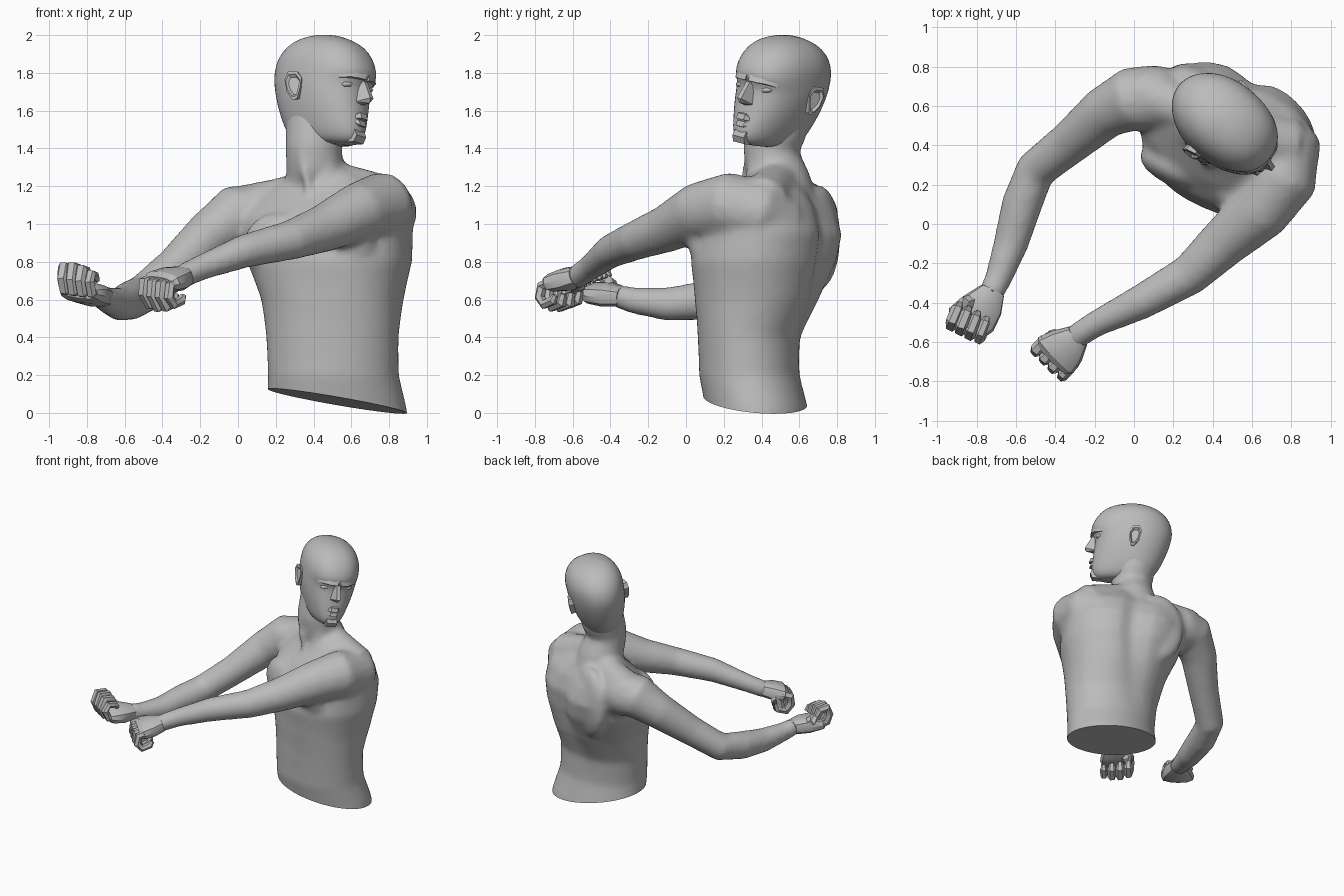
import bpy, bmesh, math
from mathutils import Vector as V

if "Cube" in bpy.data.objects:
    bpy.data.objects.remove(bpy.data.objects["Cube"])

grey = bpy.data.materials.new("clay grey")
grey.use_nodes = True
COL = (0.5, 0.5, 0.5, 1)
grey.diffuse_color = COL
grey.node_tree.nodes["Principled BSDF"].inputs["Base Color"].default_value = COL


def loft(bm, rings):
    """Skin a list of equal point loops and cap both ends."""
    loops = [[bm.verts.new(p) for p in r] for r in rings]
    n = len(loops[0])
    for a, b in zip(loops, loops[1:]):
        for i in range(n):
            bm.faces.new((a[i], a[(i + 1) % n], b[(i + 1) % n], b[i]))
    bm.faces.new(loops[0][::-1])
    bm.faces.new(loops[-1])


def oval(c, u, v, n, p=2.0):
    """Superellipse loop round c with half axes u and v."""
    pts = []
    for i in range(n):
        t = 2 * math.pi * i / n
        x, y = math.cos(t), math.sin(t)
        pts.append(c + u * math.copysign(abs(x) ** (2 / p), x)
                   + v * math.copysign(abs(y) ** (2 / p), y))
    return pts


def tube(bm, path, n=16, side=None):
    """Tapered limb through (x, y, z, radius) points."""
    pts = [V(p[:3]) for p in path]
    rings = []
    for i, p in enumerate(pts):
        t = (pts[min(i + 1, len(pts) - 1)] - pts[max(i - 1, 0)]).normalized()
        ref = side if side else t.cross(V((0, 0, 1)))
        u = (ref - t * ref.dot(t)).normalized()
        rings.append(oval(p, u * path[i][3], u.cross(t) * path[i][3], n))
    loft(bm, rings)


def ball(bm, c, axes, size):
    """Ellipsoid with three given axes."""
    r = bmesh.ops.create_uvsphere(bm, u_segments=16, v_segments=10, radius=1)
    for v in r["verts"]:
        v.co = V(c) + sum((a * (k * s) for a, k, s in zip(axes, v.co, size)), V())


def hull(bm, pts):
    vs = [bm.verts.new(p) for p in pts]
    r = bmesh.ops.convex_hull(bm, input=vs)
    junk = [g for g in r["geom_interior"] if isinstance(g, bmesh.types.BMVert)]
    if junk:
        bmesh.ops.delete(bm, geom=junk, context='VERTS')


def finish(bm, name, angle=40):
    bmesh.ops.recalc_face_normals(bm, faces=bm.faces)
    me = bpy.data.meshes.new(name)
    bm.to_mesh(me)
    bm.free()
    ob = bpy.data.objects.new(name, me)
    me.materials.append(grey)
    bpy.context.collection.objects.link(ob)
    bpy.ops.object.select_all(action='DESELECT')
    ob.select_set(True)
    bpy.context.view_layer.objects.active = ob
    bpy.ops.object.shade_smooth_by_angle(angle=math.radians(angle))
    return ob


def axes(deg):
    """Sideways and forward directions of the twisting trunk."""
    c, s = math.cos(math.radians(deg)), math.sin(math.radians(deg))
    return V((c, -s, 0)), V((-s, -c, 0))


UP, SIDE = V((0, 0, 1)), V((1, 0, 0))
# ---- Torso rings: z, centre x, y, half width, depth, squareness, twist, tilt, groove
bm = bmesh.new()
rings = []
for z, x, y, a, b, p, twist, tilt, groove in [
        (-.15, .53, .38, .38, .28, 2.0, 0, 0, 0), (.02, .525, .375, .37, .272, 2.0, 0, 0, 0),
        (.2, .505, .335, .347, .266, 2.05, 3, 0, 0), (.4, .5, .335, .352, .27, 2.1, 9, 0, .01),
        (.6, .5, .375, .378, .318, 2.2, 17, 0, .03), (.8, .485, .41, .44, .355, 2.3, 25, 0, .05),
        (.95, .48, .44, .45, .345, 2.4, 25, .03, .05), (1.08, .46, .475, .44, .27, 2.4, 25, .08, .04),
        (1.17, .45, .49, .37, .19, 2.2, 25, .1, .02), (1.23, .43, .49, .25, .14, 2, 25, .12, 0),
        (1.29, .425, .48, .13, .12, 2, 25, .1, 0)]:
    U, F = axes(twist)
    c = V((x, y, z))
    loop = oval(c, U * a, F * b, 40, p)
    for q in loop:
        s, f = (q - c).dot(U), (q - c).dot(F)
        if f < 0:                                    # spine groove
            q += F * (groove * math.exp(-((s + .02) / .08) ** 2))
        q.z += tilt * s
    rings.append(loop)
loft(bm, rings)
# chest muscles and right shoulder blade
U, F = axes(25)
for s, f, z, size in [(-.18, .25, .89, (.2, .09, .17)), (.18, .25, .91, (.2, .09, .17)),
                      (-.22, -.2, .93, (.2, .085, .28))]:
    ball(bm, V((.48, .43, z)) + U * s + F * f, (U, F, UP), size)
# neck with its two front tendons
tube(bm, [(.43, .51, 1.12, .18), (.42, .495, 1.23, .165), (.405, .46, 1.33, .152),
          (.4, .45, 1.4, .15), (.41, .475, 1.48, .16), (.42, .5, 1.58, .165)], 20, SIDE)
tube(bm, [(.375, .3, 1.16, .015), (.355, .32, 1.28, .028), (.33, .36, 1.45, .03)], 8, SIDE)
tube(bm, [(.42, .3, 1.16, .015), (.49, .35, 1.3, .025), (.53, .42, 1.42, .02)], 8, SIDE)
# trapezius
tube(bm, [(.4, .53, 1.2, .09), (.22, .6, 1.125, .12), (.04, .66, 1.06, .15)])
tube(bm, [(.44, .52, 1.26, .09), (.6, .46, 1.2, .11), (.78, .4, 1.11, .15)])
# arms
tube(bm, [(.26, .62, .98, .15), (.1, .64, 1.045, .17), (-.01, .635, 1.045, .165),
          (-.15, .565, .94, .135), (-.33, .41, .77, .112), (-.5, .275, .63, .105),
          (-.57, .1, .595, .105), (-.625, -.1, .575, .09), (-.69, -.28, .595, .07),
          (-.73, -.36, .62, .065)])
tube(bm, [(.7, .49, 1.0, .17), (.785, .38, 1.07, .17), (.76, .23, 1.1, .175),
          (.64, .065, 1.065, .155), (.45, -.1, .975, .127), (.28, -.26, .915, .106),
          (.03, -.4, .855, .09), (-.18, -.5, .775, .07), (-.27, -.555, .735, .066),
          (-.31, -.59, .71, .065)])
body = finish(bm, "body_source")

# fuse into one skin, then cut the slanted base
rm = body.modifiers.new("fuse", 'REMESH')
rm.mode, rm.voxel_size = 'VOXEL', .02
sm = body.modifiers.new("soften", 'SMOOTH')
sm.factor, sm.iterations = .5, 10
fused = body.evaluated_get(bpy.context.evaluated_depsgraph_get())
bm = bmesh.new()
bm.from_mesh(fused.to_mesh())
fused.to_mesh_clear()
bpy.data.objects.remove(body)
cut = bmesh.ops.bisect_plane(bm, geom=bm.verts[:] + bm.edges[:] + bm.faces[:],
                             plane_co=(.88, .37, .002), plane_no=(.17, .08, 1),
                             clear_inner=True)
edges = [g for g in cut["geom_cut"] if isinstance(g, bmesh.types.BMEdge)]
bmesh.ops.contextual_create(bm, geom=edges)
finish(bm, "torso_and_arms")

# ---- Head in its own frame: forward, left and up, with a roll to its left
HF, HS, ROLL = V((.77, -.64, 0)), V((.64, .77, 0)), math.radians(11)


def hp(f, s, z):
    d = z - 1.7
    return (V((.455, .5, 1.7)) + HF * f
            + HS * (s * math.cos(ROLL) + d * math.sin(ROLL))
            + UP * (d * math.cos(ROLL) - s * math.sin(ROLL)))


bm = bmesh.new()
rings = []
for z, back, front, w in [
        (1.41, -.08, .2, .07), (1.425, -.14, .265, .108), (1.47, -.19, .29, .138),
        (1.53, -.225, .287, .16), (1.6, -.26, .277, .184), (1.68, -.29, .265, .2),
        (1.735, -.305, .258, .205), (1.775, -.31, .294, .205), (1.83, -.305, .288, .207),
        (1.89, -.28, .258, .195), (1.95, -.22, .205, .158), (1.985, -.135, .125, .1),
        (2.003, -.05, .045, .035)]:
    loop = []
    for i in range(28):
        t = 2 * math.pi * i / 28
        c, s = math.cos(t), math.sin(t)
        mid = -.02
        p = 2.3 if c > 0 else 2.0
        f = mid + ((front - mid) if c > 0 else (mid - back)) * math.copysign(abs(c) ** (2 / p), c)
        loop.append(hp(f, w * math.copysign(abs(s) ** (2 / p), s), z))
    rings.append(loop)
loft(bm, rings)
head = finish(bm, "head", 80)
head.modifiers.new("round", 'SUBSURF').levels = 1

# nose, brows, eyes, lips and chin as faceted wedges
bm = bmesh.new()
hull(bm, [hp(*p) for p in [(.24, -.022, 1.77), (.24, .022, 1.77), (.283, -.012, 1.75),
                           (.283, .012, 1.75), (.335, -.014, 1.665), (.335, .014, 1.665),
                           (.325, 0, 1.64), (.25, -.045, 1.635), (.25, .045, 1.635),
                           (.24, 0, 1.62)]])
finish(bm, "nose", 25)
bm = bmesh.new()
for k in (-1, 1):
    hull(bm, [hp(f, k * s, z) for f, s, z in [
        (.23, .01, 1.755), (.296, .01, 1.762), (.285, .01, 1.8), (.21, .145, 1.75),
        (.262, .105, 1.762), (.287, .07, 1.762), (.21, .145, 1.79), (.26, .08, 1.81)]])
finish(bm, "brows", 50)
bm = bmesh.new()
for k in (-1, 1):
    ball(bm, hp(.222, k * .08, 1.725), (HF, HS, UP), (.03, .042, .018))
finish(bm, "eyes", 50)
bm = bmesh.new()
for z0, z1, f in [(1.553, 1.582, .303), (1.515, 1.542, .299)]:
    hull(bm, [hp(*p) for p in [(.235, -.07, 1.548), (.235, .07, 1.548),
                               (f, -.025, z0), (f, .025, z0), (f - .01, -.025, z1),
                               (f - .01, .025, z1), (.23, 0, z1 + .015), (.23, 0, z0 - .015)]])
hull(bm, [hp(f, s, z) for s in (-.04, .04) for f, z in
          [(.2, 1.5), (.28, 1.49), (.296, 1.46), (.28, 1.425), (.2, 1.42)]])
finish(bm, "lips_and_chin", 25)

# ears: a flared shell with a shallow bowl
bm = bmesh.new()
for k in (-1, 1):
    rim = [(.03, 1.68), (.032, 1.735), (.0, 1.77), (-.05, 1.765), (-.065, 1.72),
           (-.045, 1.66), (-.005, 1.615), (.02, 1.62)]
    mid = V((-.015, 1.69))
    rows = [(.85, .16), (.95, .205), (1.0, .218), (.78, .22), (.6, .206)]
    loft(bm, [[hp(mid.x + (f - mid.x) * g - .02, k * (s - .22 * f * (s > .2)),
                  mid.y + (z - mid.y) * g) for f, z in rim] for g, s in rows])
finish(bm, "ears", 35)


# ---- Fists: palm, four curled fingers and a thumb
def fist(name, wrist, k0, k1, out, curl):
    wrist, k0, k1 = V(wrist), V(k0), V(k1)
    out, curl = V(out).normalized(), V(curl).normalized()
    across, mid = (k1 - k0).normalized(), (k0 + k1) / 2
    bm = bmesh.new()
    rows = [(wrist, .066, .055), (wrist.lerp(mid, .45), .108, .064),
            (mid - out * .02, .128, .055), (mid + out * .012, .11, .035)]
    loft(bm, [oval(c, across * a, across.cross(out) * b, 12, 2.6) for c, a, b in rows])
    for i in range(4):
        k = k0.lerp(k1, i / 3)
        r = .034 if i < 3 else .028
        size = (1, 1.08, 1, .85)[i]
        pts = [k - out * .04, k + out * .03 * size, k + out * .045 + curl * .055,
               k + out * .015 + curl * .12 * size, k - out * .05 + curl * .12 * size,
               k - out * .07 + curl * .08]
        tube(bm, [(*p, r * g) for p, g in zip(pts, (.9, 1, 1, .95, .9, .6))], 6, across)
    base = wrist.lerp(k0, .35)
    tip = k0 + curl * .09 - out * .03
    tube(bm, [(*base, .035), (*(base.lerp(tip, .5) - across * .02), .042),
              (*tip, .032), (*(tip + across * .08 + out * .02), .02)], 6, out)
    finish(bm, name, 30)


fist("right_fist", (-.72, -.34, .615), (-.905, -.47, .65), (-.765, -.54, .63),
     (-.35, -.9, .15), (-.1, -.05, 1))
fist("left_fist", (-.285, -.57, .725), (-.475, -.615, .70), (-.345, -.745, .68),
     (-.6, -.68, -.3), (.15, .05, -1))
